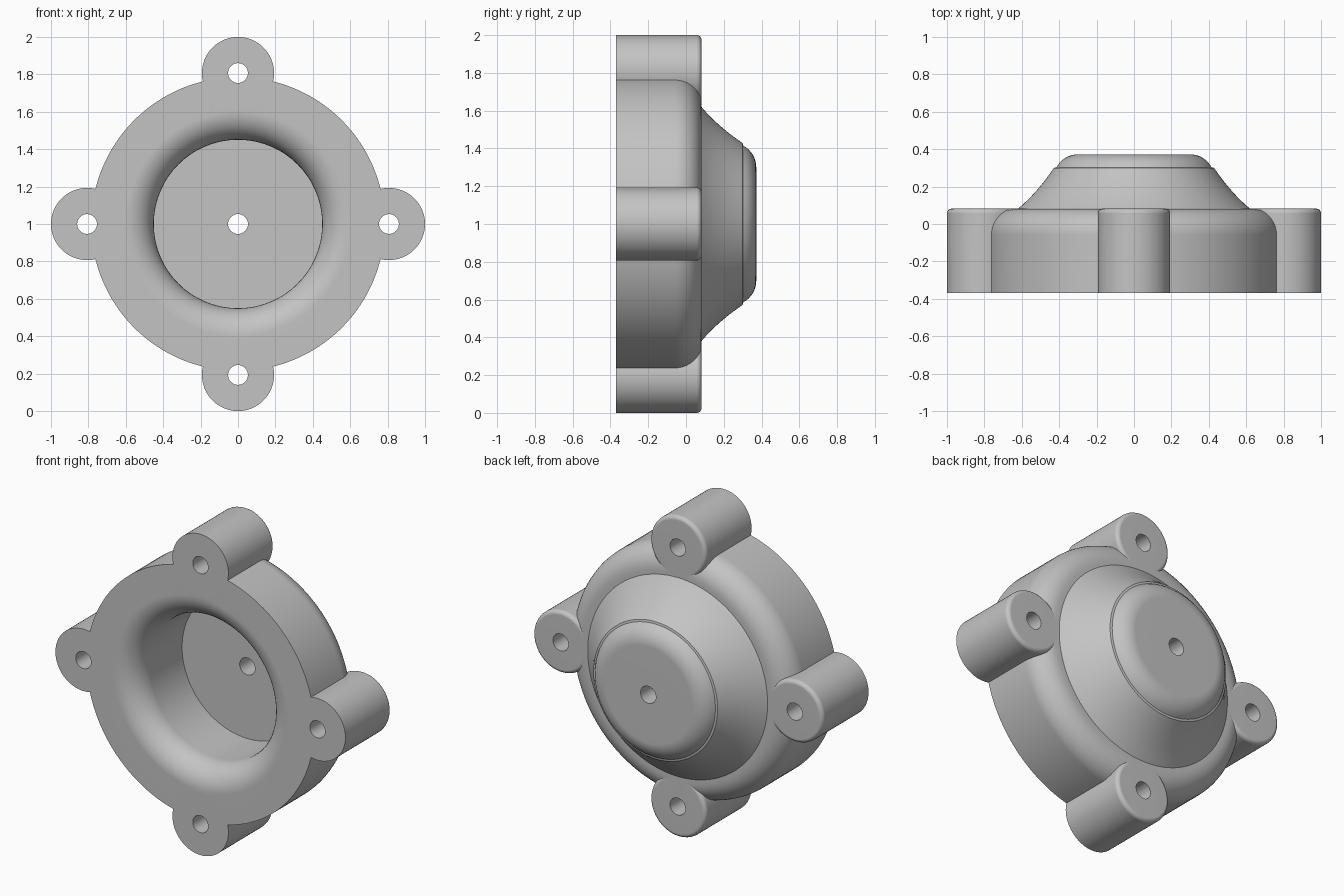
import bpy, bmesh, math
from mathutils import Vector, Matrix

cube = bpy.data.objects.get("Cube")
if cube:
    bpy.data.objects.remove(cube, do_unlink=True)

FRONT, SHOULDER, BACK = -0.37, 0.082, 0.372
AXIS = Vector((0, 0, 1))
HOLE, LUG_RADIUS, LUG_DISTANCE = 0.053, 0.193, 0.807

grey = bpy.data.materials.new("plain grey")
grey.use_nodes = True
colour = (0.55, 0.55, 0.55, 1)
grey.diffuse_color = colour
grey.node_tree.nodes["Principled BSDF"].inputs["Base Color"].default_value = colour


def arc(radius, depth, size, start, end, steps=10):
    """Points of a fillet in (radius, depth) space, angles in degrees."""
    angles = [math.radians(start + (end - start) * i / steps) for i in range(steps + 1)]
    return [(radius + size * math.cos(a), depth + size * math.sin(a)) for a in angles]


def lathe(name, profile, centre, segments):
    """Revolve a closed (radius, depth) profile around the y direction."""
    bm = bmesh.new()
    verts = [bm.verts.new((r, y, 0)) for r, y in profile]
    edges = [bm.edges.new((v, verts[(i + 1) % len(verts)])) for i, v in enumerate(verts)]
    bmesh.ops.spin(bm, geom=verts + edges, cent=(0, 0, 0), axis=(0, 1, 0),
                   angle=math.tau, steps=segments, use_merge=True)
    bmesh.ops.remove_doubles(bm, verts=bm.verts, dist=0.0001)
    # Profiles touching the axis leave degenerate slivers there
    bmesh.ops.dissolve_degenerate(bm, edges=bm.edges, dist=0.0001)
    bmesh.ops.recalc_face_normals(bm, faces=bm.faces)
    bmesh.ops.transform(bm, matrix=Matrix.Translation(centre), verts=bm.verts)
    mesh = bpy.data.meshes.new(name)
    bm.to_mesh(mesh)
    bm.free()
    mesh.materials.append(grey)
    obj = bpy.data.objects.new(name, mesh)
    bpy.context.collection.objects.link(obj)
    return obj


def combine(target, tool, operation):
    """Apply a boolean and discard the tool object."""
    tool.hide_render = True
    mod = target.modifiers.new(operation.lower(), 'BOOLEAN')
    mod.operation, mod.solver, mod.object = operation, 'EXACT', tool
    bpy.context.view_layer.objects.active = target
    bpy.ops.object.modifier_apply(modifier=mod.name)
    bpy.data.objects.remove(tool, do_unlink=True)


# Housing: recess with a rounded mouth, rounded rim, flared dome, centre hole
flare = [(0.62, SHOULDER), (0.588, 0.11), (0.555, 0.142), (0.52, 0.18),
         (0.485, 0.222), (0.455, 0.262), (0.428, 0.3)]
profile = [(HOLE, 0.092), (0.45, 0.092)]
profile += arc(0.60, FRONT + 0.15, 0.15, 180, 270)
profile += [(0.785, FRONT)]
profile += arc(0.645, SHOULDER - 0.14, 0.14, 0, 90)
profile += flare
profile += arc(0.30, BACK - 0.13, 0.13, 28, 90, 8)
profile += [(HOLE, BACK)]
housing = lathe("housing", profile, AXIS, 128)

# Four mounting lugs with a softened rear edge, each drilled through
lug_profile = [(0, FRONT), (LUG_RADIUS, FRONT)]
lug_profile += arc(LUG_RADIUS - 0.025, SHOULDER - 0.025, 0.025, 0, 90, 5)
lug_profile += [(0, SHOULDER)]
drill_profile = [(0, -0.6), (HOLE, -0.6), (HOLE, 0.6), (0, 0.6)]
centres = [AXIS + LUG_DISTANCE * Vector((math.cos(a), 0, math.sin(a)))
           for a in (i * math.pi / 2 for i in range(4))]
for centre in centres:
    combine(housing, lathe("mounting_lug", lug_profile, centre, 64), 'UNION')
for centre in centres:
    combine(housing, lathe("bolt_drill", drill_profile, centre, 32), 'DIFFERENCE')

# Smooth curved surfaces, crisp edges
bpy.ops.object.select_all(action='DESELECT')
housing.select_set(True)
bpy.context.view_layer.objects.active = housing
bpy.ops.object.shade_smooth_by_angle(angle=math.radians(25))
weighted = housing.modifiers.new("even shading", 'WEIGHTED_NORMAL')
weighted.keep_sharp = True
